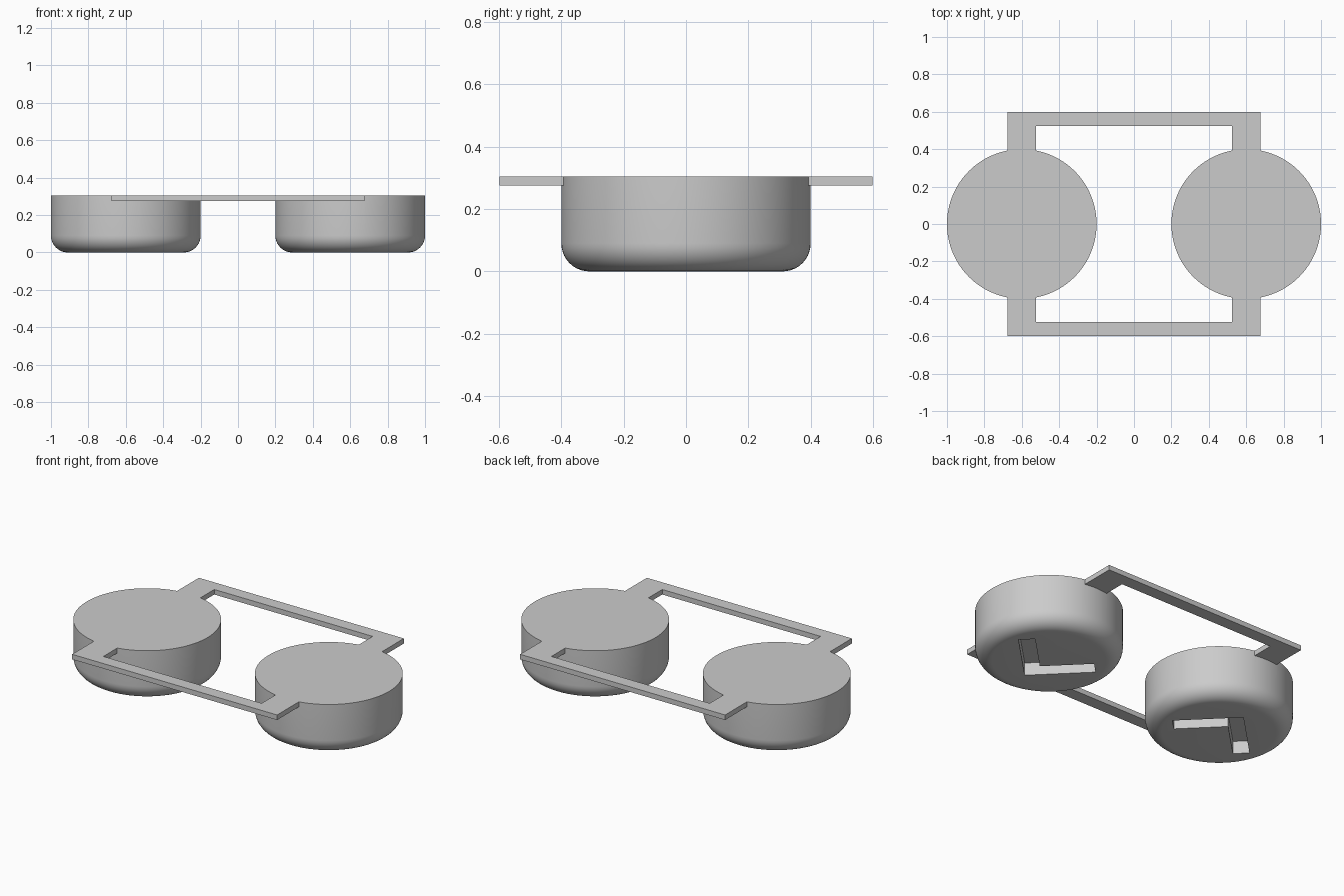
import bpy, bmesh, math

if "Cube" in bpy.data.objects:
    bpy.data.objects.remove(bpy.data.objects["Cube"], do_unlink=True)

TOP = 0.305          # height of the whole piece
R, FILLET = 0.4, 0.09
CUP_X = 0.6

grey = bpy.data.materials.new("plain grey")
grey.use_nodes = True
grey.diffuse_color = (0.6, 0.6, 0.6, 1)
grey.node_tree.nodes["Principled BSDF"].inputs["Base Color"].default_value = (0.6, 0.6, 0.6, 1)


def finish(name, bm):
    bmesh.ops.recalc_face_normals(bm, faces=bm.faces)
    mesh = bpy.data.meshes.new(name)
    bm.to_mesh(mesh)
    bm.free()
    mesh.materials.append(grey)
    obj = bpy.data.objects.new(name, mesh)
    bpy.context.collection.objects.link(obj)
    return obj


def prism(name, outline, z0, z1):
    """Extrude a flat outline from z0 to z1."""
    bm = bmesh.new()
    face = bm.faces.new([bm.verts.new((x, y, z0)) for x, y in outline])
    new = bmesh.ops.extrude_face_region(bm, geom=[face])["geom"]
    verts = [g for g in new if isinstance(g, bmesh.types.BMVert)]
    bmesh.ops.translate(bm, verts=verts, vec=(0, 0, z1 - z0))
    return finish(name, bm)


def drum(name, cx):
    """Solid round foot with a rounded lower rim."""
    bm = bmesh.new()
    bmesh.ops.create_cone(bm, cap_ends=True, segments=128, radius1=R, radius2=R, depth=TOP)
    bmesh.ops.translate(bm, verts=bm.verts, vec=(cx, 0, TOP / 2))
    rim = [e for e in bm.edges if all(v.co.z < 0.001 for v in e.verts)]
    bmesh.ops.bevel(bm, geom=rim, offset=FILLET, segments=10, profile=0.5, affect='EDGES')
    return finish(name, bm)


def combine(target, tool, operation):
    mod = target.modifiers.new(operation.lower(), 'BOOLEAN')
    mod.operation, mod.solver, mod.object = operation, 'EXACT', tool
    bpy.context.view_layer.objects.active = target
    bpy.ops.object.modifier_apply(modifier=mod.name)
    bpy.data.objects.remove(tool, do_unlink=True)


def chevron(cx, sign):
    """Arrow-shaped groove cutter, pointing along y by sign."""
    arm, width, tip = 0.385, 0.09, 0.205
    k = math.sqrt(0.5)
    # square corner outline, turned by 45 degrees so its corner is the tip
    corner = [(0, 0), (arm, 0), (arm, width), (width, width), (width, arm), (0, arm)]
    pts = [(cx + sign * (u - v) * k, sign * (tip - (u + v) * k)) for u, v in corner]
    return prism("groove_cutter", pts, -0.05, 0.076)


# Two round feet, each with a groove underneath
body = drum("twin_drum_body", CUP_X)
combine(body, chevron(CUP_X, -1), 'DIFFERENCE')
right_drum = drum("right_drum", -CUP_X)
combine(right_drum, chevron(-CUP_X, 1), 'DIFFERENCE')
combine(body, right_drum, 'UNION')

# U-shaped flat brackets joining the feet, front and back
half = [(0.677, 0.3), (0.677, 0.598), (-0.677, 0.598), (-0.677, 0.3),
        (-0.523, 0.3), (-0.523, 0.523), (0.523, 0.523), (0.523, 0.3)]
for name, s in (("front_bracket", -1), ("back_bracket", 1)):
    combine(body, prism(name, [(x, s * y) for x, y in half], TOP - 0.03, TOP), 'UNION')

# Smooth round walls, crisp edges
bpy.ops.object.select_all(action='DESELECT')
body.select_set(True)
bpy.context.view_layer.objects.active = body
bpy.ops.object.shade_smooth_by_angle(angle=math.radians(30))
